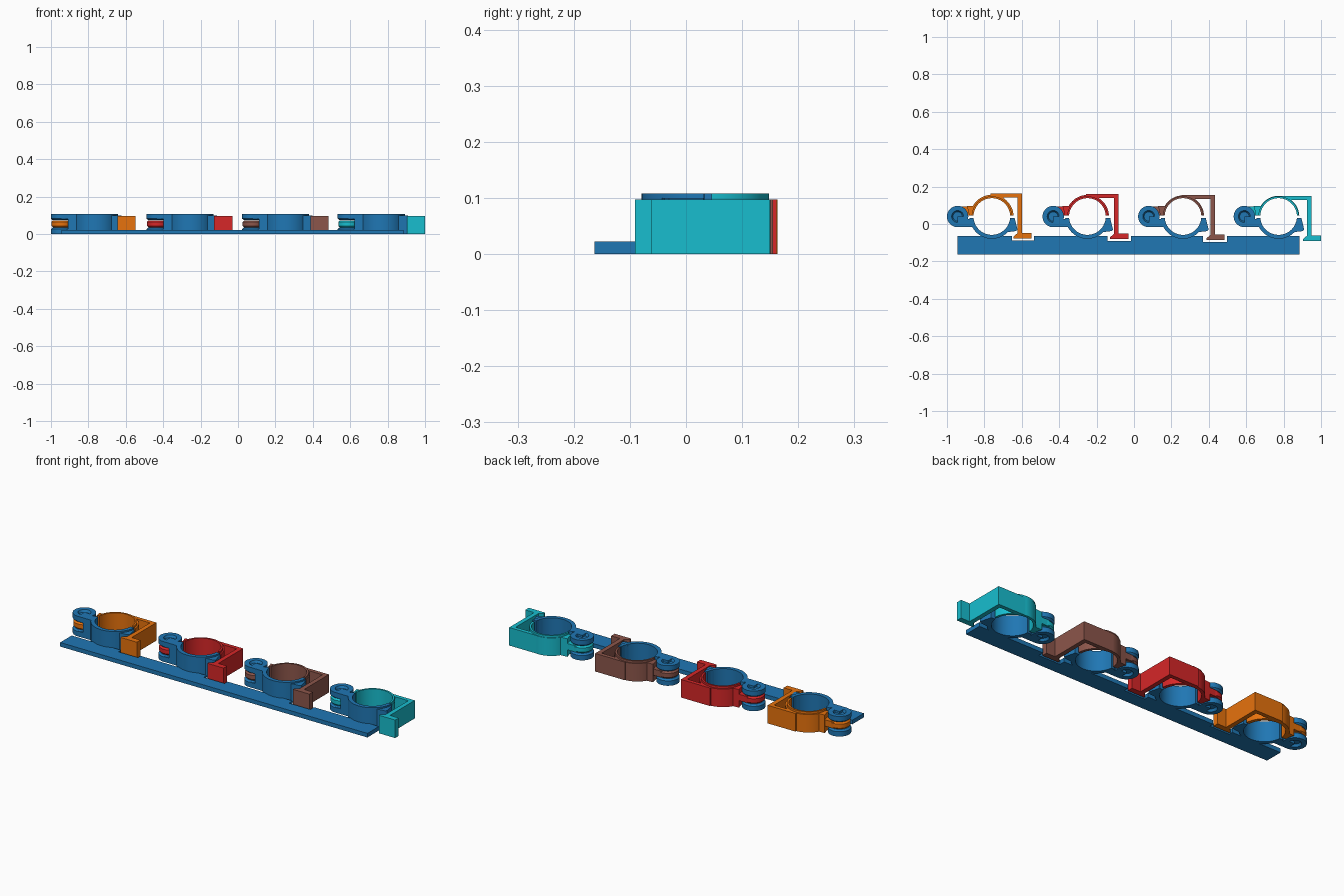
import bpy, bmesh
from math import cos, sin, radians, pi

cube = bpy.data.objects.get("Cube")
if cube:
    bpy.data.objects.remove(cube, do_unlink=True)


def material(name, rgb):
    m = bpy.data.materials.new(name)
    m.use_nodes = True
    m.diffuse_color = (*rgb, 1)
    m.node_tree.nodes["Principled BSDF"].inputs["Base Color"].default_value = (*rgb, 1)
    return m


blue = material("blue", (0.014, 0.184, 0.456))
latch_colors = [
    material("orange", (1.0, 0.212, 0.005)),
    material("red", (0.672, 0.020, 0.021)),
    material("brown", (0.262, 0.093, 0.070)),
    material("teal", (0.009, 0.515, 0.624)),
]


def finish(name, bm, mat, loc):
    bmesh.ops.recalc_face_normals(bm, faces=bm.faces)
    me = bpy.data.meshes.new(name)
    bm.to_mesh(me)
    bm.free()
    me.materials.append(mat)
    me.shade_smooth()
    me.set_sharp_from_angle(angle=radians(30))
    ob = bpy.data.objects.new(name, me)
    ob.location = loc
    bpy.context.collection.objects.link(ob)
    return ob


def prism(name, outline, z0, z1, mat, loc=(0, 0, 0)):
    """Extrude a flat outline from z0 to z1."""
    bm = bmesh.new()
    face = bm.faces.new([bm.verts.new((x, y, z0)) for x, y in outline])
    ext = bmesh.ops.extrude_face_region(bm, geom=[face])
    for v in ext["geom"]:
        if isinstance(v, bmesh.types.BMVert):
            v.co.z = z1
    return finish(name, bm, mat, loc)


def lathe(name, profile, mat, loc):
    """Spin an (r, z) profile around z."""
    bm = bmesh.new()
    verts = [bm.verts.new((r, 0, z)) for r, z in profile]
    edges = [bm.edges.new(p) for p in zip(verts, verts[1:])]
    bmesh.ops.spin(bm, geom=verts + edges, cent=(0, 0, 0), axis=(0, 0, 1),
                   angle=2 * pi, steps=48)
    bmesh.ops.remove_doubles(bm, verts=bm.verts, dist=1e-5)
    return finish(name, bm, mat, loc)


def half_ring(r_in, r_out, a0, a1, n=40):
    angles = [radians(a0 + (a1 - a0) * i / n) for i in range(n + 1)]
    return ([(r_out * cos(a), r_out * sin(a)) for a in angles]
            + [(r_in * cos(a), r_in * sin(a)) for a in reversed(angles)])


FIRST_X, PITCH, RING_Y = -0.76, 0.511, 0.04
HINGE = -0.183
TALL, LOW = 0.108, 0.097
# how far each latch arm is shifted, for four fits
shifts = [(0, 0), (0.007, -0.002), (0.011, -0.008), (0.015, -0.013)]

# Base bar, notched to clear the first three latch feet
bar = [(-0.945, -0.163), (0.885, -0.163), (0.885, -0.065)]
for i in (2, 1, 0):
    cx = FIRST_X + i * PITCH
    depth = -0.088 + shifts[i][1]
    left, right = cx + 0.108, cx + 0.225 + shifts[i][0]
    bar += [(right, -0.065), (right, depth), (left, depth), (left, -0.065)]
bar.append((-0.945, -0.065))
prism("base_bar", bar, 0, 0.022, blue)

for i, (mat, (dx, dy)) in enumerate(zip(latch_colors, shifts)):
    n = i + 1
    loc = (FIRST_X + i * PITCH, RING_Y, 0)
    hinge_loc = (loc[0] + HINGE, RING_Y, 0)

    # Fixed half of the clamp
    prism(f"lower_ring_{n}", half_ring(0.098, 0.119, 184, 356), 0, TALL, blue, loc)
    prism(f"catch_{n}", [(0.07, -0.085), (0.128, -0.078), (0.137, -0.07),
                         (0.122, -0.009), (0.102, -0.009)], 0, 0.1, blue, loc)
    prism(f"hinge_block_{n}", [(-0.15, -0.057), (-0.088, -0.057), (-0.102, -0.008),
                               (-0.15, -0.02)], 0, TALL, blue, loc)

    # Hinge knuckles, with dished outer faces
    dish = [(0, 0.012), (0.025, 0.012), (0.032, 0), (0.057, 0),
            (0.057, 0.026), (0.048, 0.034), (0, 0.034)]
    cheek = [(HINGE, -0.057), (-0.14, -0.057), (-0.14, 0), (HINGE, 0)]
    lathe(f"lower_knuckle_{n}", dish, blue, hinge_loc)
    lathe(f"upper_knuckle_{n}", [(r, TALL - z) for r, z in dish], blue, hinge_loc)
    prism(f"lower_cheek_{n}", cheek, 0, 0.028, blue, loc)
    prism(f"upper_cheek_{n}", cheek, TALL - 0.028, TALL, blue, loc)
    lathe(f"latch_knuckle_{n}", [(0, 0.035), (0.046, 0.035), (0.054, 0.043),
                                 (0.054, 0.065), (0.046, 0.073), (0, 0.073)],
          mat, hinge_loc)

    # Swinging half of the clamp
    prism(f"upper_ring_{n}", half_ring(0.098, 0.108, 3, 177), 0, TALL, mat, loc)
    prism(f"collar_{n}", half_ring(0.107, 0.116 + 0.4 * dy, 3, 177), 0, LOW, mat, loc)
    prism(f"latch_tongue_{n}", [(HINGE, 0), (-0.103, 0.006), (-0.09, 0.055),
                                (HINGE, 0.052)], 0.037, 0.071, mat, loc)
    prism(f"latch_shoulder_{n}", [(-0.122, 0.006), (-0.103, 0.006), (-0.088, 0.058),
                                  (-0.133, 0.055), (-0.126, 0.03)], 0, LOW, mat, loc)

    # Latch arm with hooked foot
    arm = [(0.16, 0.123), (0.16, -0.088), (0.212, -0.088), (0.212, -0.118),
           (0.115, -0.118), (0.115, -0.108), (0.136, -0.09), (0.136, 0.102)]
    arm = [(x + dx, y + dy) for x, y in arm]
    prism(f"latch_arm_{n}", [(-0.007, 0.101), (-0.007, 0.123 + dy)] + arm
          + [(0.062, 0.102 + dy), (0.055, 0.09)], 0, LOW, mat, loc)
